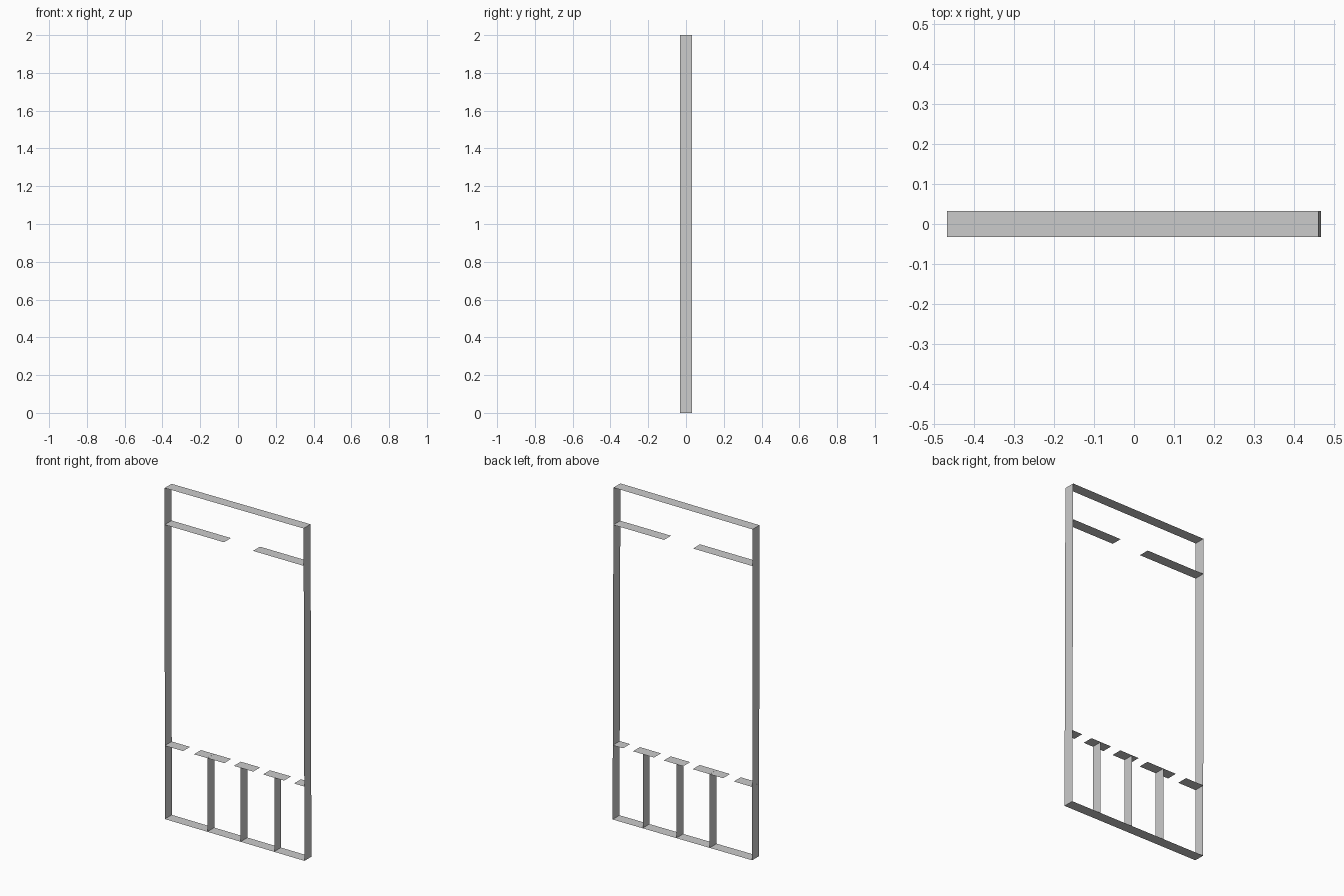
import bpy

if "Cube" in bpy.data.objects:
    bpy.data.objects.remove(bpy.data.objects["Cube"])

HALF_DEPTH = 0.033


def strip(name, a, b):
    """Thin ribbon spanning the frame depth between two (x, z) points."""
    verts = [(p[0], y, p[1]) for p, y in
             ((a, -HALF_DEPTH), (b, -HALF_DEPTH), (b, HALF_DEPTH), (a, HALF_DEPTH))]
    mesh = bpy.data.meshes.new(name)
    mesh.from_pydata(verts, [], [(0, 1, 2, 3)])
    obj = bpy.data.objects.new(name, mesh)
    bpy.context.collection.objects.link(obj)
    return obj


# outer frame, very slightly out of square
bl, br = (-0.464, 0.003), (0.466, 0.0)
tl, tr = (-0.466, 1.996), (0.460, 2.0)
strip("bottom_rail", bl, br)
strip("right_side", br, tr)
strip("top_rail", tr, tl)
strip("left_side", tl, bl)

# upper crossbar, broken in the middle
for i, (x0, x1) in enumerate([(-0.465, -0.07), (0.123, 0.461)]):
    strip(f"upper_bar_{i + 1}", (x0, 1.775), (x1, 1.775))

# lower crossbar, broken into short dashes
dashes = [(-0.465, -0.342), (-0.27, -0.068), (-0.005, 0.125), (0.19, 0.33), (0.396, 0.464)]
for i, (x0, x1) in enumerate(dashes):
    strip(f"lower_bar_{i + 1}", (x0, 0.446 + 0.003 * x0), (x1, 0.446 + 0.003 * x1))

# short uprights between bottom rail and lower crossbar
for i, x in enumerate((-0.181, 0.041, 0.265)):
    strip(f"upright_{i + 1}", (x, 0.002), (x, 0.446))
